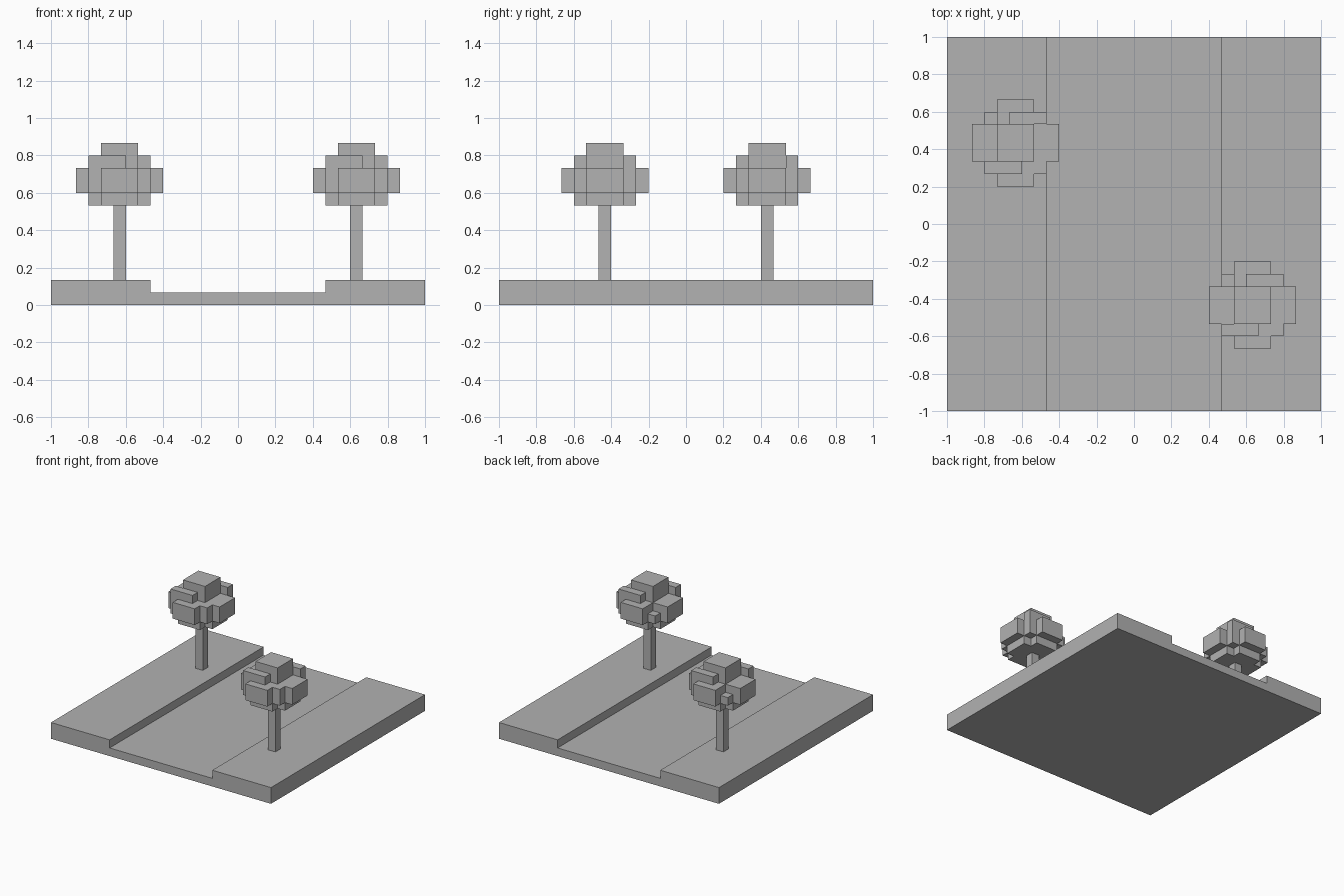
import bpy, bmesh
from mathutils import Vector

cube = bpy.data.objects.get("Cube")
if cube:
    bpy.data.objects.remove(cube, do_unlink=True)

U = 1 / 15  # edge of one block

grey = bpy.data.materials.new("plain grey")
grey.use_nodes = True
colour = (0.445, 0.445, 0.445, 1)
grey.diffuse_color = colour
grey.node_tree.nodes["Principled BSDF"].inputs["Base Color"].default_value = colour


def finish(bm, name, location=(0, 0, 0)):
    bmesh.ops.recalc_face_normals(bm, faces=bm.faces)
    mesh = bpy.data.meshes.new(name)
    bm.to_mesh(mesh)
    bm.free()
    mesh.materials.append(grey)
    obj = bpy.data.objects.new(name, mesh)
    obj.location = location
    bpy.context.collection.objects.link(obj)
    return obj


def block(xs, ys, layers):
    """All cells in inclusive column and row ranges."""
    return {(x, y, z) for x in range(xs[0], xs[1] + 1)
            for y in range(ys[0], ys[1] + 1) for z in layers}


def block_mesh(cells):
    """Outer skin of a set of unit blocks, with flat areas merged."""
    bm = bmesh.new()
    for cell in cells:
        for axis in range(3):
            for sign in (-1, 1):
                step = Vector((0, 0, 0))
                step[axis] = sign
                if tuple(int(a + b) for a, b in zip(cell, step)) in cells:
                    continue
                side = Vector((0, 0, 0))
                side[(axis + 1) % 3] = 0.5
                up = Vector((0, 0, 0))
                up[(axis + 2) % 3] = 0.5 * sign
                mid = Vector(cell) + step / 2 + Vector((0, 0, 0.5))
                bm.faces.new([bm.verts.new((mid + a * side + b * up) * U)
                              for a, b in ((-1, -1), (1, -1), (1, 1), (-1, 1))])
    bmesh.ops.remove_doubles(bm, verts=bm.verts, dist=U / 100)
    bmesh.ops.dissolve_limit(bm, angle_limit=0.01, verts=bm.verts, edges=bm.edges)
    return bm


# Ground: sunken road between two raised banks, extruded front to back
low, high, kerb = U, 2 * U, 7 * U
profile = [(-1, 0), (1, 0), (1, high), (kerb, high), (kerb, low),
           (-kerb, low), (-kerb, high), (-1, high)]
bm = bmesh.new()
front = bm.faces.new([bm.verts.new((x, -1, z)) for x, z in profile])
swept = bmesh.ops.extrude_face_region(bm, geom=[front])["geom"]
bmesh.ops.translate(bm, vec=(0, 2, 0),
                    verts=[v for v in swept if isinstance(v, bmesh.types.BMVert)])
finish(bm, "ground")

# Crown: rounded stack of blocks with uneven corners
inner, wide, arm = (-1, 1), (-2, 2), (-3, 3)
crown = block(wide, inner, [0]) | block(inner, wide, [0])
crown |= block(wide, wide, [1, 2]) - {(-2, 2, 2)}
crown |= block(arm, inner, [1, 2]) | block(inner, arm, [1, 2])
crown |= block(inner, inner, [3, 4])
crown |= block((-2, 0), (-2, -2), [3]) | block((0, 2), (2, 2), [3])

trunk = block((0, 0), (0, 0), range(6))

# Two trees, one on each bank
for label, sx in (("left", 1), ("right", -1)):
    x, y = 9.5 * U * sx, -6.5 * U * sx
    finish(block_mesh(trunk), label + "_trunk", (x, y, high))
    finish(block_mesh(crown), label + "_crown", (x, y, 8 * U))
